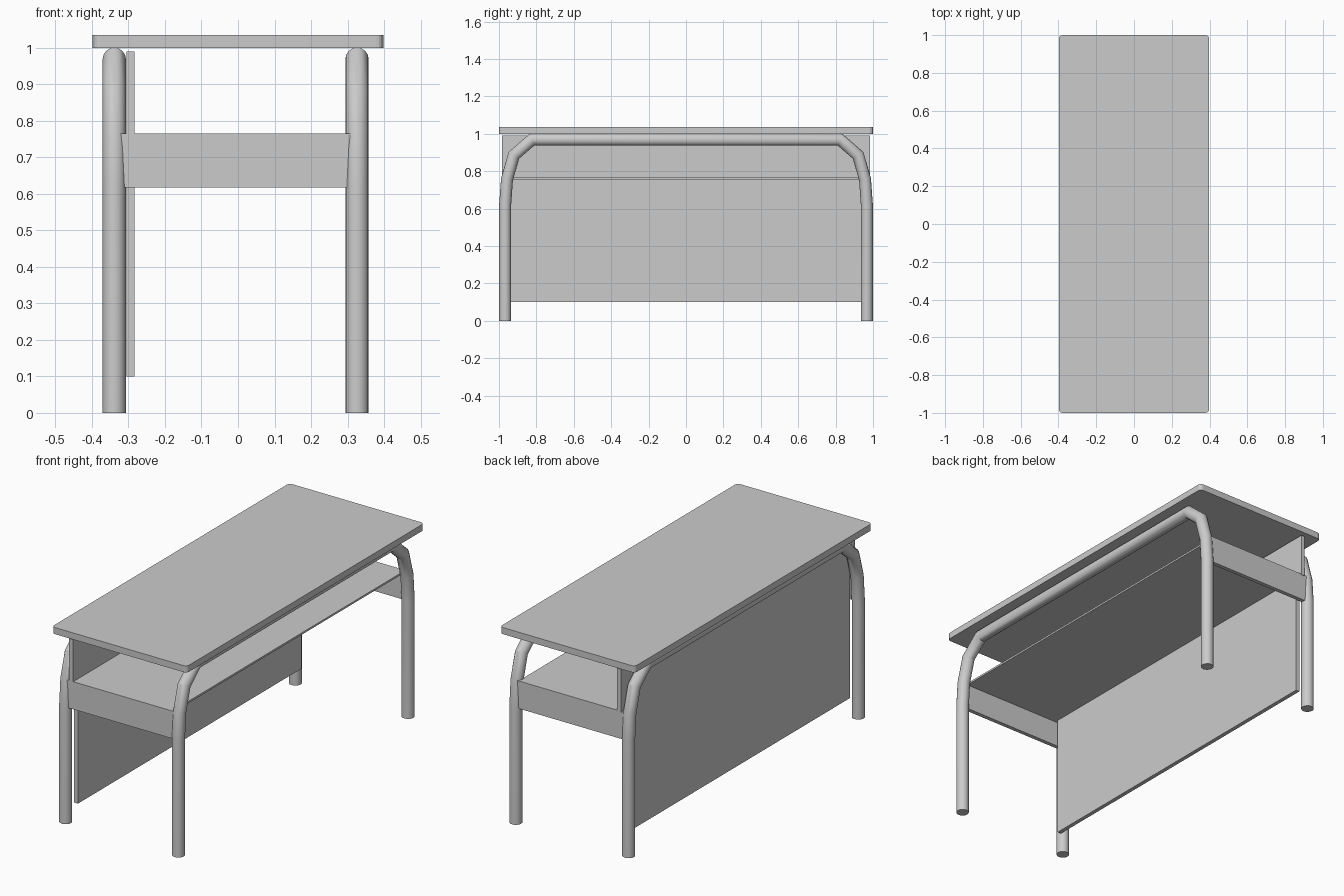
import bpy, bmesh, math
from mathutils import Vector

if "Cube" in bpy.data.objects:
    bpy.data.objects.remove(bpy.data.objects["Cube"])


def finish(name, bm):
    bmesh.ops.recalc_face_normals(bm, faces=bm.faces)
    me = bpy.data.meshes.new(name)
    bm.to_mesh(me)
    bm.free()
    ob = bpy.data.objects.new(name, me)
    bpy.context.collection.objects.link(ob)
    return ob


def box(name, lo, hi, corner=0.0):
    bm = bmesh.new()
    bmesh.ops.create_cube(bm, size=1)
    for v in bm.verts:
        v.co = Vector([lo[i] + (v.co[i] + 0.5) * (hi[i] - lo[i]) for i in range(3)])
    if corner:
        # round only the vertical corner edges
        edges = [e for e in bm.edges
                 if abs(e.verts[0].co.z - e.verts[1].co.z) > 1e-4]
        bmesh.ops.bevel(bm, geom=edges, offset=corner, segments=4,
                        profile=0.5, affect='EDGES')
    return finish(name, bm)


def tube(name, x, path, radius, sides=16):
    """Sweep a mitred round tube along a (y, z) path."""
    pts = [Vector(p) for p in path]
    bm = bmesh.new()
    rings = []
    for i, p in enumerate(pts):
        a = (p - pts[i - 1]).normalized() if i > 0 else None
        b = (pts[i + 1] - p).normalized() if i < len(pts) - 1 else None
        a, b = a or b, b or a
        t = (a + b).normalized()
        n = Vector((-t.y, t.x)) / t.dot(a)
        ring = []
        for k in range(sides):
            ang = 2 * math.pi * k / sides
            q = p + n * radius * math.sin(ang)
            ring.append(bm.verts.new((x + radius * math.cos(ang), q.x, q.y)))
        rings.append(ring)
    for r, s in zip(rings, rings[1:]):
        for k in range(sides):
            j = (k + 1) % sides
            bm.faces.new((r[k], r[j], s[j], s[k]))
    bm.faces.new(rings[0])
    bm.faces.new(rings[-1])
    ob = finish(name, bm)
    bpy.ops.object.select_all(action='DESELECT')
    ob.select_set(True)
    bpy.context.view_layer.objects.active = ob
    bpy.ops.object.shade_smooth_by_angle(angle=math.radians(30))
    return ob


# Table top with rounded corners
box("table_top", (-0.398, -1, 1.0), (0.398, 1, 1.035), 0.02)

# Bent tube frames, one along each long side
half = [(-0.967, 0), (-0.967, 0.62), (-0.957, 0.757), (-0.92, 0.885), (-0.823, 0.969)]
path = half + [(-y, z) for y, z in reversed(half)]
tube("leg_frame_left", -0.339, path, 0.032)
tube("leg_frame_right", 0.326, path, 0.032)

# End rails joining the legs
for s, side in ((-1, "front"), (1, "back")):
    y0, y1 = sorted((s * 0.96, s * 0.982))
    box("end_rail_" + side, (-0.33, y0, 0.618), (0.317, y1, 0.765))

# Storage shelf under the top
box("shelf", (-0.30, -0.965, 0.755), (0.30, 0.965, 0.765))

# Modesty panel: wider above the shelf, narrower below
box("upper_panel", (-0.306, -0.985, 0.76), (-0.284, 0.985, 0.99))
box("lower_panel", (-0.306, -0.942, 0.1), (-0.284, 0.942, 0.76))
